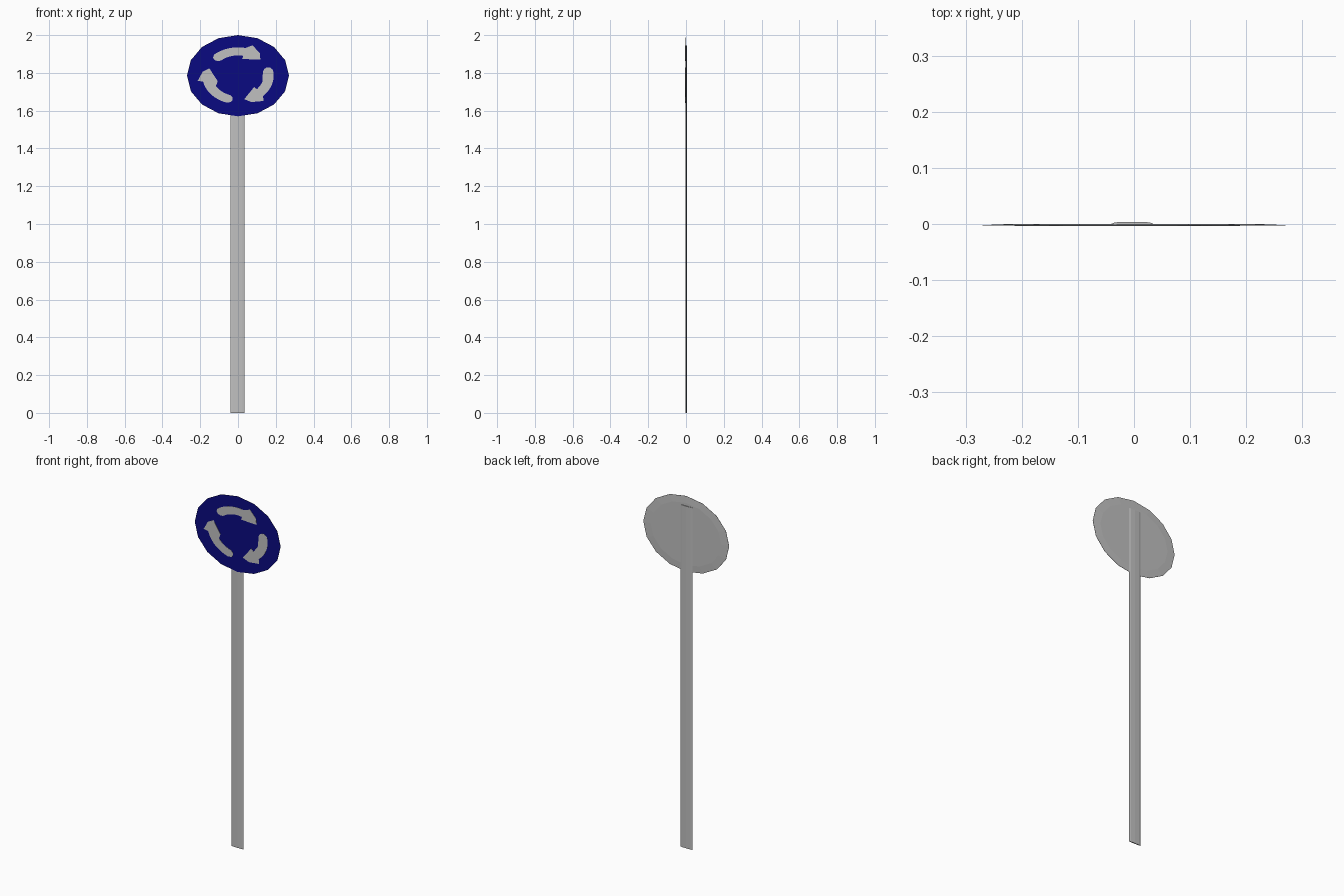
import bpy, bmesh, math
from math import sin, cos, radians, pi

if "Cube" in bpy.data.objects:
    bpy.data.objects.remove(bpy.data.objects["Cube"])

CZ, RX, RZ = 1.785, 0.27, 0.215   # sign centre height and radii


def material(name, rgb):
    m = bpy.data.materials.new(name)
    m.diffuse_color = (*rgb, 1)
    m.use_nodes = True
    m.node_tree.nodes["Principled BSDF"].inputs["Base Color"].default_value = m.diffuse_color
    return m


grey = material("silver_grey", (0.53, 0.53, 0.53))
blue = material("navy_blue", (0.003, 0.003, 0.22))


def make_object(name, bm, mats):
    bmesh.ops.recalc_face_normals(bm, faces=bm.faces)
    me = bpy.data.meshes.new(name)
    bm.to_mesh(me)
    bm.free()
    for m in mats:
        me.materials.append(m)
    ob = bpy.data.objects.new(name, me)
    bpy.context.collection.objects.link(ob)
    return ob


def loft(bm, rings):
    """Closed solid through matching rings of points."""
    loops = [[bm.verts.new(p) for p in r] for r in rings]
    n = len(loops[0])
    for a, b in zip(loops, loops[1:]):
        for i in range(n):
            j = (i + 1) % n
            bm.faces.new((a[i], a[j], b[j], b[i]))
    bm.faces.new(loops[0])
    bm.faces.new(loops[-1])


def on_sign(r, deg, y):
    """Point on the oval sign from unit radius and angle."""
    a = radians(deg)
    return (RX * r * cos(a), y, CZ + RZ * r * sin(a))


# Sign disc: flat blue front, slightly domed grey back
bm = bmesh.new()
loft(bm, [[on_sign(s, i * 22.5, y) for i in range(16)]
          for s, y in ((1, -0.003), (1, -0.002), (0.82, 0.0))])
bm.normal_update()
disc = make_object("sign_disc", bm, [grey, blue])
for f in disc.data.polygons:
    f.material_index = 1 if f.normal.y < -0.9 and f.center.y < -0.0025 else 0

# Post: flattened eight-sided bar behind the disc
bm = bmesh.new()
loft(bm, [[(-0.003 + 0.038 * cos(i * pi / 4), 0.0012 + 0.0028 * sin(i * pi / 4), z)
           for i in range(8)] for z in (0, 1.945)])
make_object("post", bm, [grey])

# Three curved arrows, each a third of a turn apart
outer = [(0.70, a) for a in range(132, 66, -6)]
inner = [(0.50, a) for a in range(78, 138, 6)]
head = [(0.80, 69), (0.70, 52), (0.59, 42), (0.42, 79)]
tail = [(0.54, 138), (0.60, 140), (0.66, 138)]
outline = outer + head + inner + tail
for k in range(3):
    bm = bmesh.new()
    loft(bm, [[on_sign(r, a - 120 * k, y) for r, a in outline]
              for y in (-0.004, -0.003)])
    bmesh.ops.triangulate(bm, faces=[f for f in bm.faces if len(f.verts) > 4])
    make_object(f"arrow_{k + 1}", bm, [grey])
